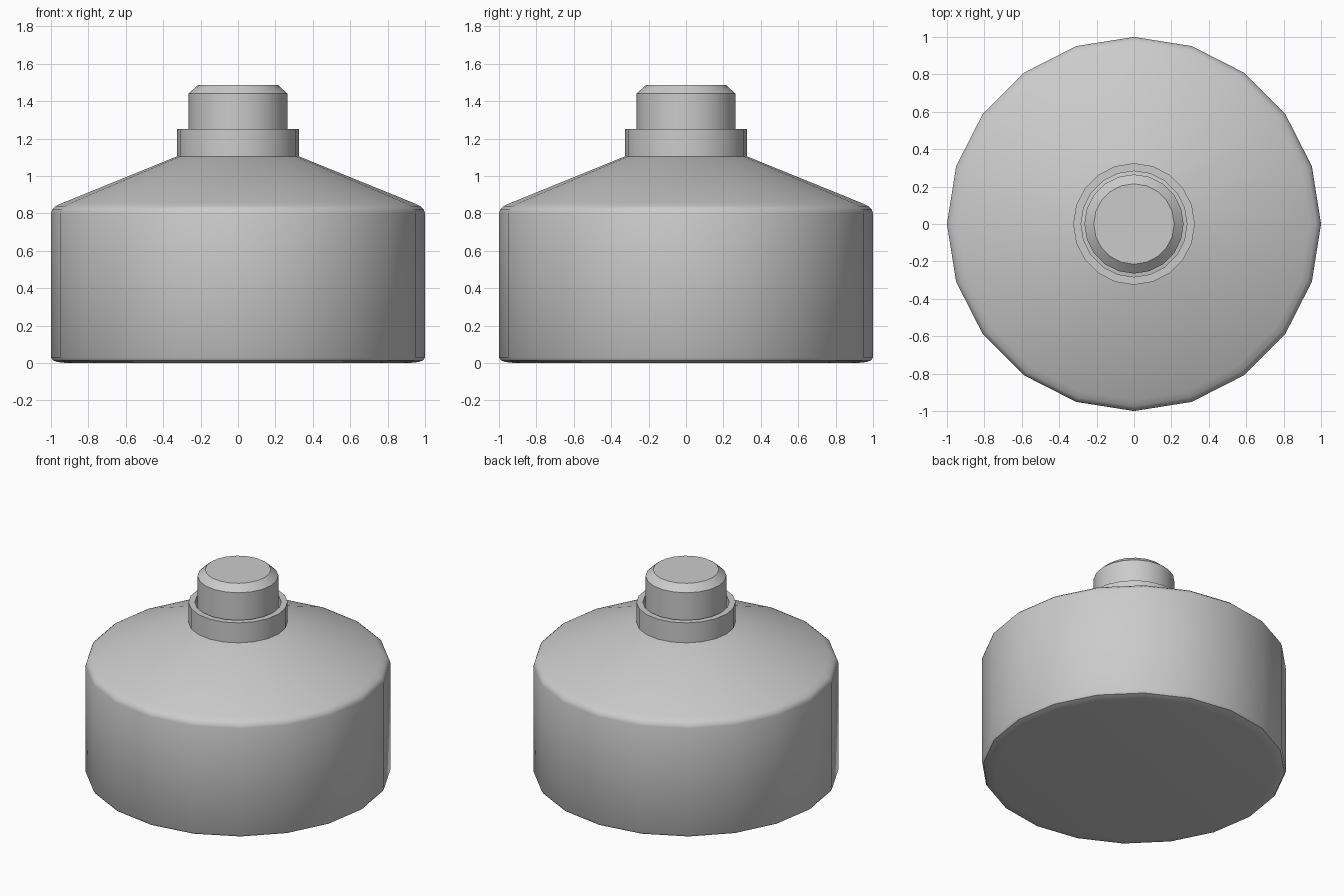
import bpy
import bmesh
from math import cos, sin, tau, radians

SIDES = 20

cube = bpy.data.objects.get("Cube")
if cube:
    bpy.data.objects.remove(cube, do_unlink=True)

grey = bpy.data.materials.new("plain grey")
grey.use_nodes = True
colour = (0.6, 0.6, 0.6, 1)
grey.diffuse_color = colour
grey.node_tree.nodes["Principled BSDF"].inputs["Base Color"].default_value = colour


def lathe(name, profile, closed=False):
    """Spin (radius, height) points around z; open profiles get end caps."""
    bm = bmesh.new()
    rings = [[bm.verts.new((r * cos(tau * i / SIDES), r * sin(tau * i / SIDES), z))
              for i in range(SIDES)] for r, z in profile]
    pairs = list(zip(rings, rings[1:]))
    if closed:
        pairs.append((rings[-1], rings[0]))
    else:
        bm.faces.new(rings[0][::-1])
        bm.faces.new(rings[-1])
    for low, high in pairs:
        for i in range(SIDES):
            j = (i + 1) % SIDES
            bm.faces.new((low[i], low[j], high[j], high[i]))
    bmesh.ops.recalc_face_normals(bm, faces=bm.faces)
    mesh = bpy.data.meshes.new(name)
    bm.to_mesh(mesh)
    bm.free()
    mesh.materials.append(grey)
    obj = bpy.data.objects.new(name, mesh)
    bpy.context.collection.objects.link(obj)
    bpy.ops.object.select_all(action="DESELECT")
    obj.select_set(True)
    bpy.context.view_layer.objects.active = obj
    bpy.ops.object.shade_smooth_by_angle(angle=radians(32))
    return obj


# Wide drum with rounded rims and a sloping shoulder
lathe("body", [(0.92, 0), (0.965, 0.005), (0.99, 0.014), (1, 0.03),
               (1, 0.8), (0.993, 0.822), (0.975, 0.838), (0.94, 0.855),
               (0.325, 1.105)])

# Hollow collar around the opening
lathe("neck_collar", [(0.325, 1.105), (0.325, 1.25), (0.283, 1.25), (0.283, 1.105)],
      closed=True)

# Chamfered plug standing inside the collar
lathe("stopper", [(0.265, 1.1), (0.265, 1.44), (0.215, 1.485)])
